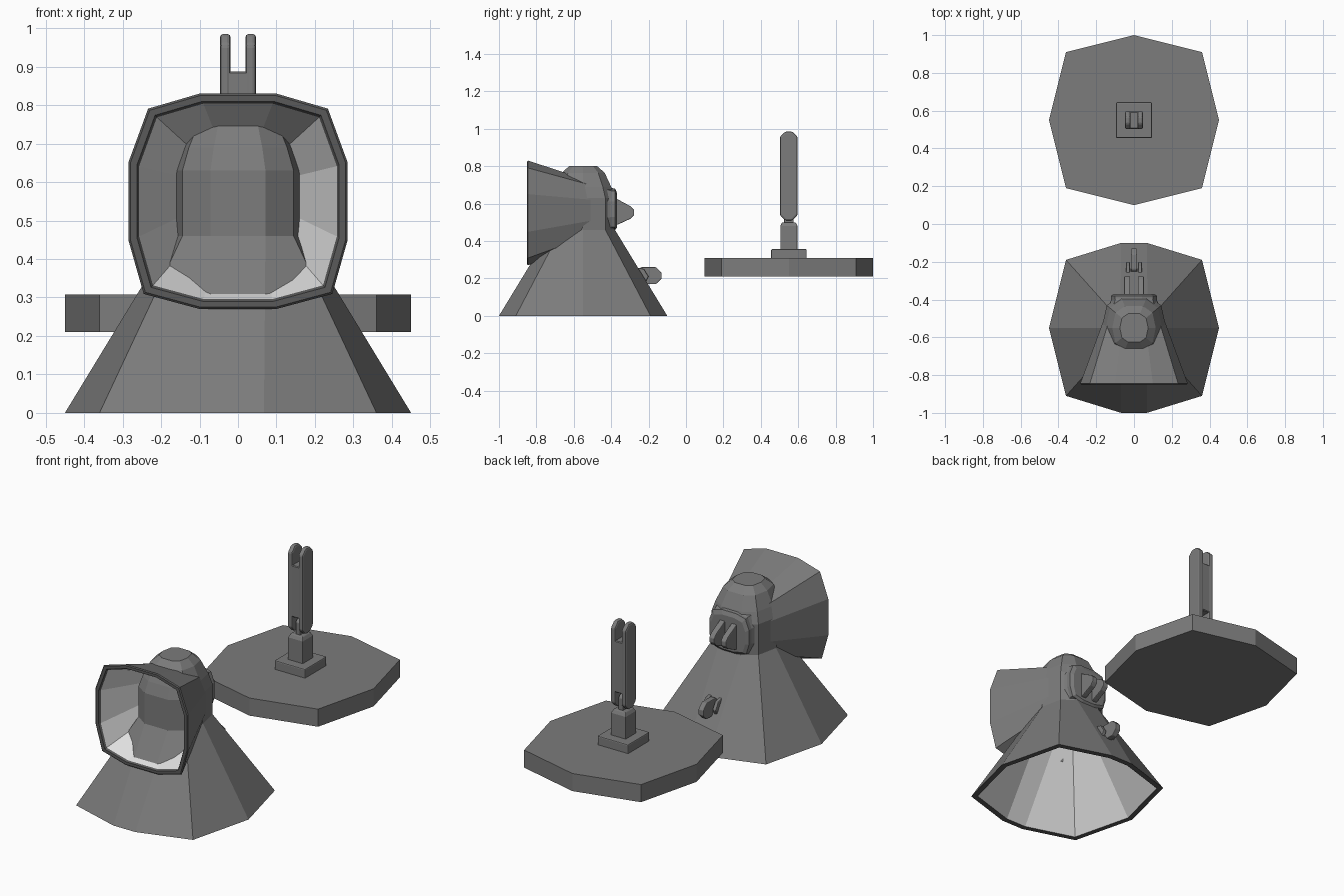
import bpy, bmesh

cube = bpy.data.objects.get("Cube")
if cube:
    bpy.data.objects.remove(cube)


def material(name, value):
    mat = bpy.data.materials.new(name)
    mat.use_nodes = True
    color = (value, value, value, 1)
    mat.diffuse_color = color
    mat.node_tree.nodes["Principled BSDF"].inputs["Base Color"].default_value = color
    return mat


MATS = [material("grey metal", 0.2), material("pale inside", 0.75), material("dark rim", 0.1)]
GREY, PALE, DARK = range(3)


def loft(name, rings, bands=None, end=GREY, bevel=0):
    """Skin a list of equal rings, cap both ends, colour each band."""
    bm = bmesh.new()
    loops = [[bm.verts.new(p) for p in ring] for ring in rings]
    n = len(loops[0])
    for k, (a, b) in enumerate(zip(loops, loops[1:])):
        for i in range(n):
            j = (i + 1) % n
            face = bm.faces.new((a[i], a[j], b[j], b[i]))
            face.material_index = bands[k] if bands else GREY
    bm.faces.new(loops[0])
    bm.faces.new(loops[-1]).material_index = end
    bmesh.ops.recalc_face_normals(bm, faces=bm.faces)
    mesh = bpy.data.meshes.new(name)
    bm.to_mesh(mesh)
    bm.free()
    for mat in MATS:
        mesh.materials.append(mat)
    obj = bpy.data.objects.new(name, mesh)
    bpy.context.collection.objects.link(obj)
    if bevel:
        mod = obj.modifiers.new("soft edges", "BEVEL")
        mod.width = bevel
        mod.segments = 2
    return obj


def side_plate(name, profile, x0, x1, bevel=0.004):
    """Extrude a (y, z) profile across x."""
    return loft(name, [[(x, y, z) for y, z in profile] for x in (x0, x1)], bevel=bevel)


def box_profile(y0, y1, z0, z1, cut):
    """Rectangle in (y, z) with cut corners."""
    return [(y0 + cut, z0), (y1 - cut, z0), (y1, z0 + cut), (y1, z1 - cut),
            (y1 - cut, z1), (y0 + cut, z1), (y0, z1 - cut), (y0, z0 + cut)]


# ---- Sections shared by the shades ----
def mirrored(quarter):
    """Ten-sided section from its side point and two quarter points."""
    side, mid, tip = quarter
    half = [side, mid, tip, (-tip[0], tip[1]), (-mid[0], mid[1])]
    return half + [(-x, -y) for x, y in half]


SKIRT = mirrored([(1, 0), (0.8, 0.8), (0.15, 1)])
NECK = mirrored([(1, 0), (0.85, 0.7), (0.42, 1)])
HORN = [(0.35, 1), (0.82, 0.86), (1, 0.36), (1, -0.36), (0.86, -0.86), (0.35, -1)]
HORN += [(-x, z) for x, z in reversed(HORN)]
CY = 0.55


def flat_ring(section, r, z, cy):
    return [(x * r, cy + y * r, z) for x, y in section]


def horn_ring(y, width, height, cz):
    return [(x * width, y, cz + z * height) for x, z in HORN]


# ---- Downward shade: hollow skirt, neck and domed top ----
DOME = [(0.075, 0.8), (0.115, 0.765), (0.15, 0.69), (0.17, 0.63), (0.17, 0.46)]


def shade_outside(inset):
    rings = [flat_ring(NECK, r - inset, z - inset, -CY) for r, z in DOME]
    return rings + [flat_ring(SKIRT, 0.45 - inset, 0, -CY)]


outside = shade_outside(0)
inside = [flat_ring(SKIRT, 0.42, 0, -CY), flat_ring(NECK, 0.14, 0.45, -CY),
          flat_ring(NECK, 0.14, 0.6, -CY)]
loft("lower_shade", outside + inside,
     [GREY] * (len(outside) - 1) + [DARK, PALE, PALE], end=PALE)

# ---- Forward shade: hollow horn trimmed where it meets the lower shade ----
horn = loft("front_shade",
            [horn_ring(-0.385, 0.115, 0.11, 0.57), horn_ring(-0.845, 0.285, 0.28, 0.55),
             horn_ring(-0.85, 0.28, 0.275, 0.55), horn_ring(-0.85, 0.263, 0.26, 0.55),
             horn_ring(-0.84, 0.257, 0.254, 0.55), horn_ring(-0.42, 0.09, 0.085, 0.57)],
            [GREY, DARK, DARK, DARK, PALE], end=PALE)
cutter = loft("trim_helper", shade_outside(0.012))
cutter.hide_render = True
trim = horn.modifiers.new("trim", "BOOLEAN")
trim.operation = "DIFFERENCE"
trim.solver = "EXACT"
trim.object = cutter
bpy.context.view_layer.objects.active = horn
bpy.ops.object.modifier_apply(modifier="trim")
bpy.data.objects.remove(cutter)

# ---- Rear cap of the horn with a two-prong bracket ----
loft("rear_cap", [horn_ring(-0.405, 0.122, 0.112, 0.57), horn_ring(-0.38, 0.122, 0.112, 0.57),
                  horn_ring(-0.37, 0.105, 0.095, 0.565)])
PRONG = [(-0.39, 0.64), (-0.36, 0.62), (-0.295, 0.585), (-0.277, 0.565),
         (-0.277, 0.54), (-0.295, 0.52), (-0.36, 0.49), (-0.39, 0.48)]
for label, s in (("left", 1), ("right", -1)):
    side_plate("bracket_prong_" + label, PRONG, s * 0.02, s * 0.052)

# ---- Hinge tongue through the back wall of the lower shade ----
side_plate("hinge_tongue", box_profile(-0.27, -0.13, 0.17, 0.26, 0.03), -0.016, 0.016)
side_plate("hinge_block", box_profile(-0.4, -0.24, 0.17, 0.25, 0.02), -0.03, 0.03)
CHEEK = [(-0.27, 0.18), (-0.215, 0.18), (-0.2, 0.21), (-0.225, 0.25), (-0.27, 0.26)]
for label, s in (("left", 1), ("right", -1)):
    side_plate("hinge_cheek_" + label, CHEEK, s * 0.022, s * 0.042)

# ---- Stand: eight-sided foot, plate and post ----
FOOT = [(1, 0), (0.8, 0.8), (0, 1), (-0.8, 0.8), (-1, 0), (-0.8, -0.8), (0, -1), (0.8, -0.8)]
SQUARE = [(1, 1), (-1, 1), (-1, -1), (1, -1)]
loft("foot", [flat_ring(FOOT, 0.45, z, CY) for z in (0.21, 0.308)])
loft("foot_plate", [flat_ring(SQUARE, 0.095, z, CY) for z in (0.3, 0.357)], bevel=0.006)
loft("post", [flat_ring(SQUARE, r, z, CY) for r, z in ((0.046, 0.35), (0.046, 0.48), (0.036, 0.5))],
     bevel=0.004)
side_plate("post_tongue", box_profile(0.525, 0.575, 0.48, 0.58, 0.015), -0.014, 0.014)

# ---- Arm: two cheeks around a web, forked at both ends ----
for label, s in (("left", 1), ("right", -1)):
    side_plate("arm_cheek_" + label, box_profile(0.502, 0.597, 0.51, 0.985, 0.028),
               s * 0.019, s * 0.047, bevel=0.009)
side_plate("arm_web", box_profile(0.504, 0.595, 0.6, 0.887, 0.004), -0.03, 0.03, bevel=0)
